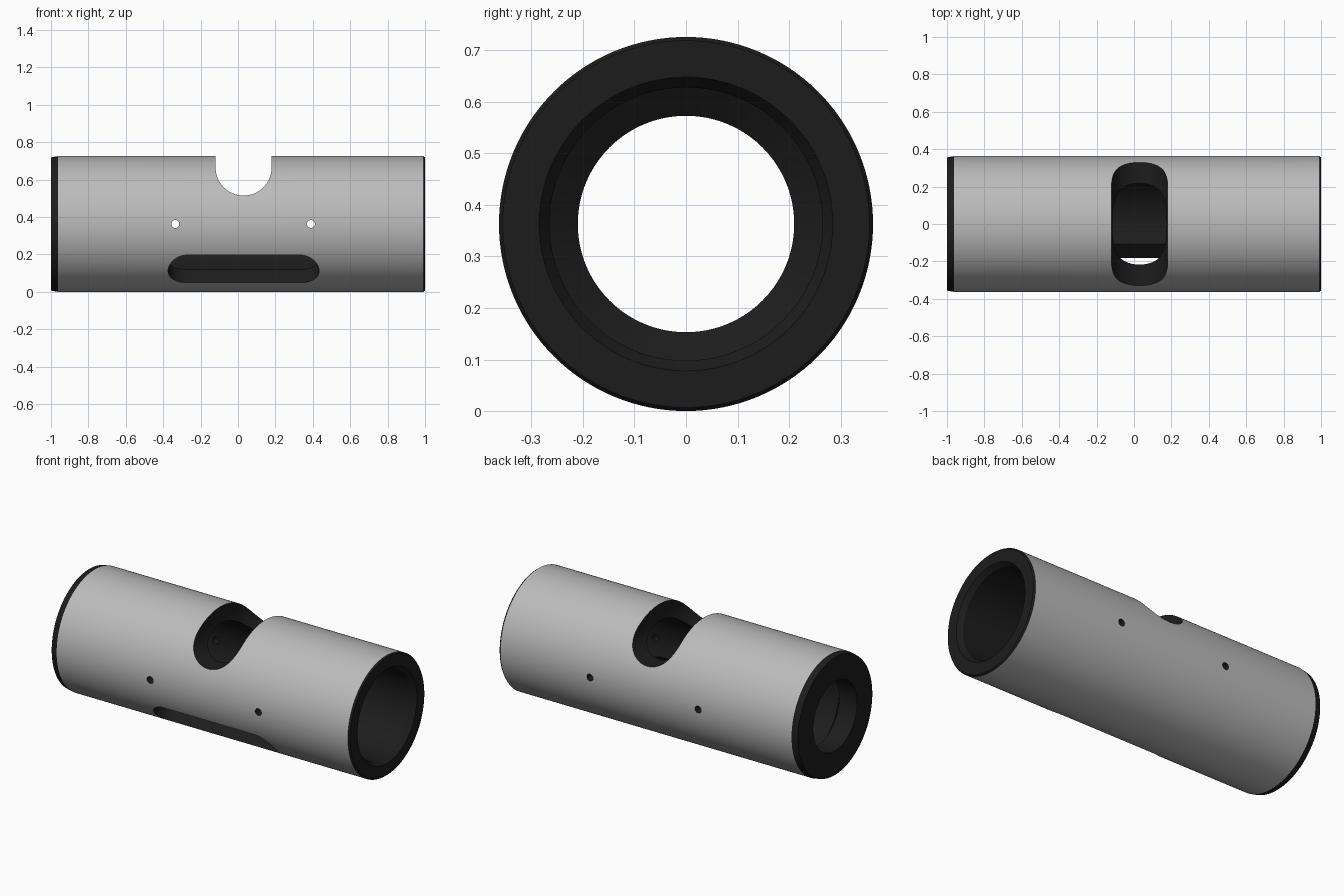
import bpy, bmesh, math
from mathutils import Matrix, Vector

if "Cube" in bpy.data.objects:
    bpy.data.objects.remove(bpy.data.objects["Cube"])

R = 0.363          # outer radius, also height of the axis
SEG = 128


def material(name, value):
    m = bpy.data.materials.new(name)
    m.diffuse_color = (value, value, value, 1)
    m.use_nodes = True
    m.node_tree.nodes["Principled BSDF"].inputs["Base Color"].default_value = m.diffuse_color
    return m


def make_object(name, bm):
    bmesh.ops.recalc_face_normals(bm, faces=bm.faces)
    mesh = bpy.data.meshes.new(name)
    bm.to_mesh(mesh)
    bm.free()
    ob = bpy.data.objects.new(name, mesh)
    bpy.context.collection.objects.link(ob)
    return ob


def lathe(name, profile):
    """Closed (x, radius) profile turned around the horizontal axis."""
    bm = bmesh.new()
    rings = []
    for i in range(SEG):
        a = 2 * math.pi * i / SEG
        rings.append([bm.verts.new((x, r * math.cos(a), R + r * math.sin(a))) for x, r in profile])
    n = len(profile)
    for i in range(SEG):
        p, q = rings[i], rings[(i + 1) % SEG]
        for j in range(n):
            k = (j + 1) % n
            bm.faces.new((p[j], p[k], q[k], q[j]))
    return make_object(name, bm)


def round_cutter(name, a, b, r, tilt, d0, d1, steps=32):
    """Prism with round ends at a and b, pushed out from the axis at a downward tilt."""
    bm = bmesh.new()
    a, b = Vector(a), Vector(b)
    start = math.atan2((b - a).y, (b - a).x) - math.pi / 2
    outline = []
    for c, offset in ((b, 0), (a, math.pi)):
        for i in range(steps + (a != b)):
            t = start + offset + math.pi * i / steps
            outline.append((c.x + r * math.cos(t), c.y + r * math.sin(t)))
    low = [bm.verts.new((x, y, d0)) for x, y in outline]
    high = [bm.verts.new((x, y, d1)) for x, y in outline]
    bm.faces.new(low)
    bm.faces.new(high)
    for i in range(len(low)):
        k = (i + 1) % len(low)
        bm.faces.new((low[i], low[k], high[k], high[i]))
    bm.transform(Matrix.Translation((0, 0, R)) @ Matrix.Rotation(math.pi / 2 + tilt, 4, 'X'))
    return make_object(name, bm)


# Tube with stepped bore, inner lip at the left end and chamfered rims
sleeve = lathe("sleeve", [
    (-1, 0.356), (-0.962, R), (0.991, R), (1, 0.356),
    (1, 0.285), (0.97, 0.265), (-0.84, 0.265), (-0.88, 0.21), (-1, 0.21)])

# Saddle notch across the top, slanted slot at the front, two cross holes
cutters = [
    round_cutter("notch_cutter", (0.03, 0.302), (0.03, 0.6), 0.15, 0, -0.6, 0.6),
    round_cutter("slot_cutter", (-0.272, 0), (0.332, 0), 0.102, math.radians(43.6), 0.13, 0.6)]
for x in (-0.335, 0.39):
    cutters.append(round_cutter("hole_cutter", (x, 0), (x, 0), 0.021, 0, -0.6, 0.6, 16))

bpy.context.view_layer.objects.active = sleeve
sleeve.select_set(True)
for c in cutters:
    mod = sleeve.modifiers.new("cut", 'BOOLEAN')
    mod.operation = 'DIFFERENCE'
    mod.solver = 'EXACT'
    mod.object = c
    bpy.ops.object.modifier_apply(modifier=mod.name)
    bpy.data.objects.remove(c)

# Grey outer skin, dark cut faces, bore and rims
sleeve.data.materials.clear()
sleeve.data.materials.append(material("grey_skin", 0.5))
sleeve.data.materials.append(material("dark_cut", 0.012))
for p in sleeve.data.polygons:
    pts = [sleeve.data.vertices[i].co for i in p.vertices]
    outer = all(math.hypot(v.y, v.z - R) > R - 0.001 for v in pts)
    p.material_index = 0 if outer and abs(p.normal.x) < 0.05 else 1

bpy.ops.object.shade_smooth_by_angle(angle=math.radians(8))
